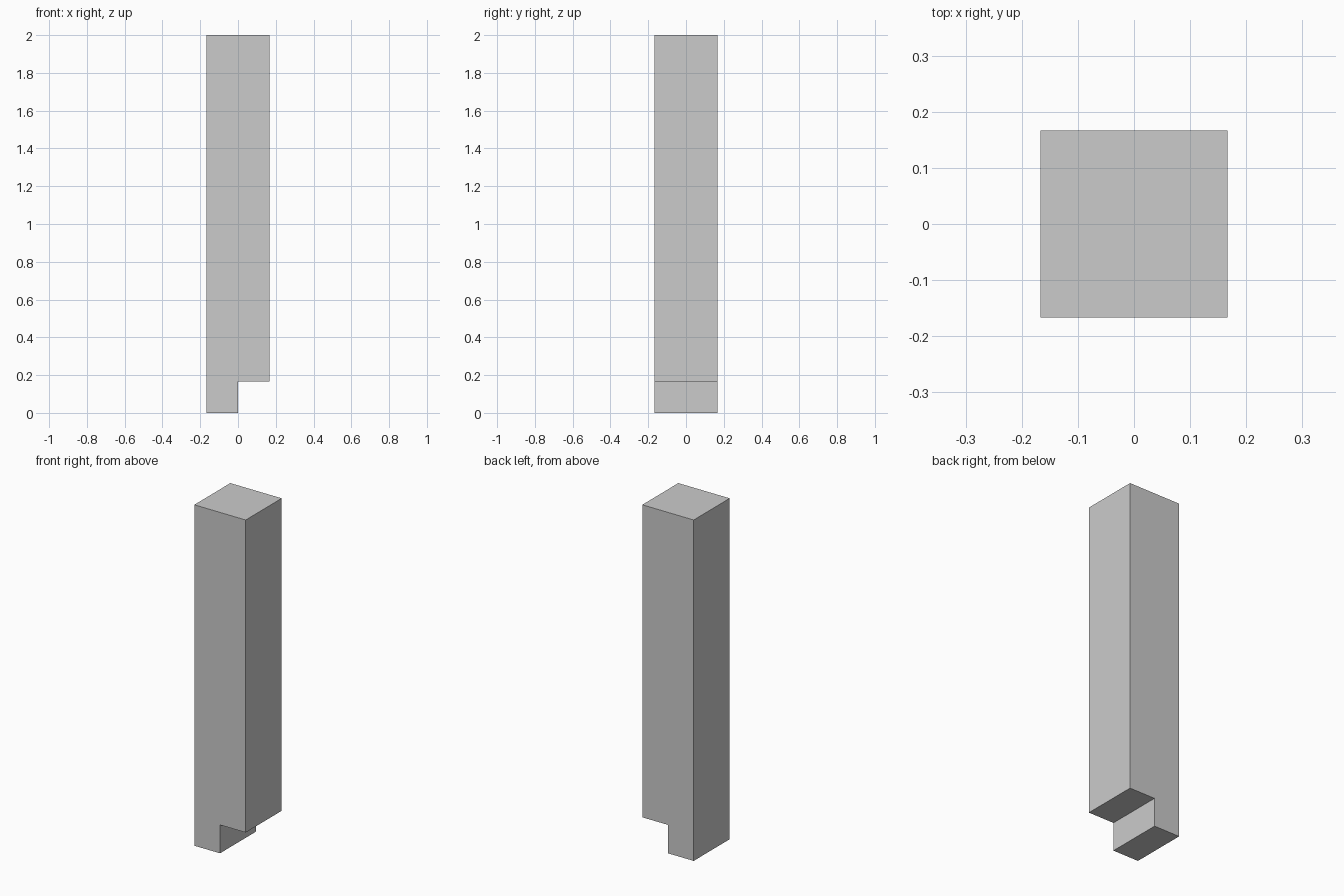
import bpy
import bmesh

if "Cube" in bpy.data.objects:
    bpy.data.objects.remove(bpy.data.objects["Cube"])

HALF = 1 / 6      # half the post width
HEIGHT = 2.0
NOTCH = 1 / 6     # notch height

# Front profile (x, z): square post with a half-lap notch at the bottom right
profile = [(-HALF, 0), (0, 0), (0, NOTCH), (HALF, NOTCH),
           (HALF, HEIGHT), (-HALF, HEIGHT)]

# Extrude the profile from front to back
bm = bmesh.new()
face = bm.faces.new([bm.verts.new((x, -HALF, z)) for x, z in profile])
result = bmesh.ops.extrude_face_region(bm, geom=[face])
moved = [g for g in result["geom"] if isinstance(g, bmesh.types.BMVert)]
bmesh.ops.translate(bm, verts=moved, vec=(0, 2 * HALF, 0))
bmesh.ops.recalc_face_normals(bm, faces=bm.faces)

mesh = bpy.data.meshes.new("notched_post")
bm.to_mesh(mesh)
bm.free()
post = bpy.data.objects.new("notched_post", mesh)
bpy.context.collection.objects.link(post)
